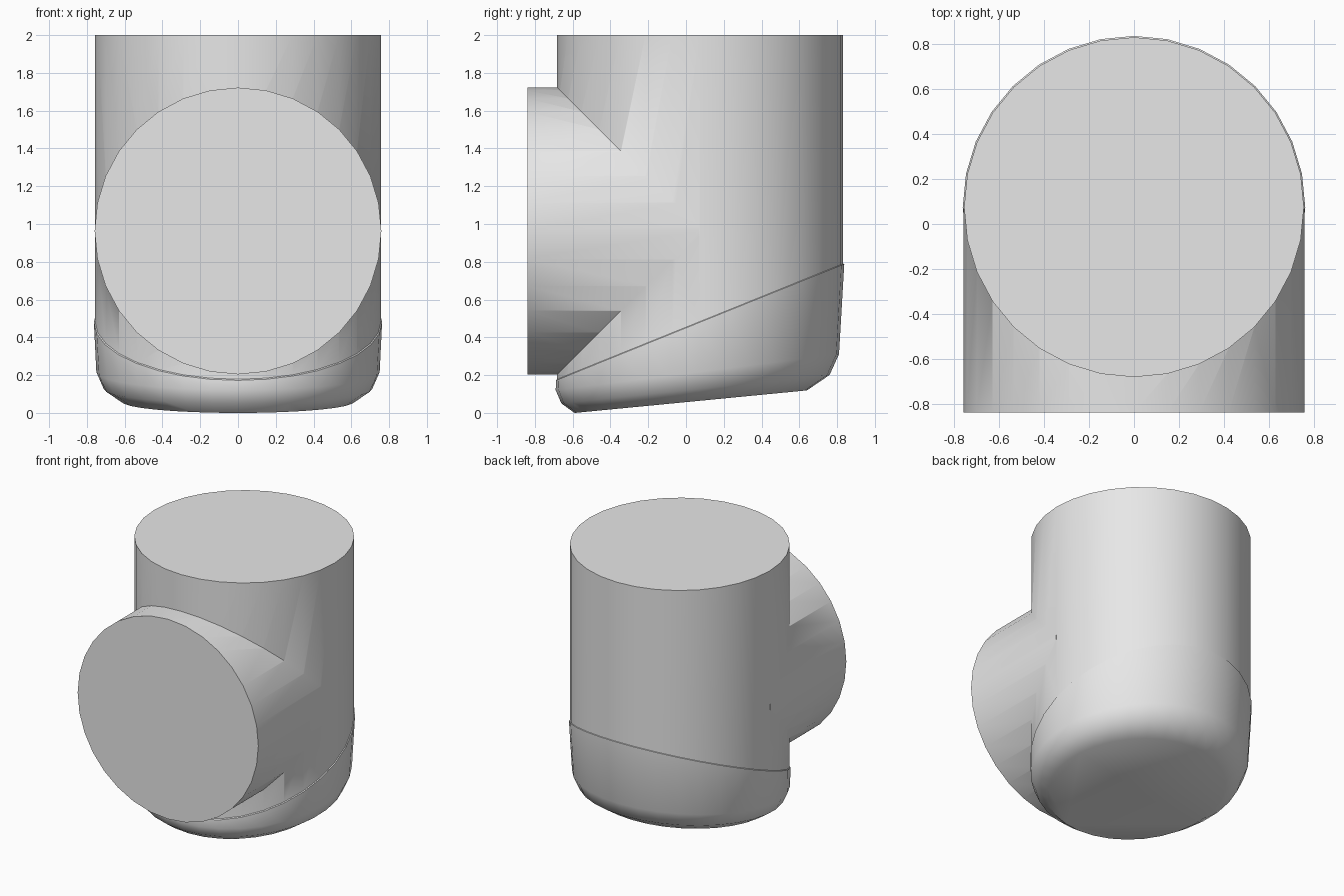
import bpy
import bmesh
from math import cos, sin, pi, radians
from mathutils import Matrix

cube = bpy.data.objects.get("Cube")
if cube:
    bpy.data.objects.remove(cube, do_unlink=True)

SIDES = 32
grey = bpy.data.materials.new("light_grey")
grey.use_nodes = True
grey.diffuse_color = (0.8, 0.8, 0.8, 1)
grey.node_tree.nodes["Principled BSDF"].inputs["Base Color"].default_value = (0.8, 0.8, 0.8, 1)


def finish(name, bm):
    bmesh.ops.recalc_face_normals(bm, faces=bm.faces)
    mesh = bpy.data.meshes.new(name)
    bm.to_mesh(mesh)
    bm.free()
    mesh.materials.append(grey)
    obj = bpy.data.objects.new(name, mesh)
    bpy.context.collection.objects.link(obj)
    return obj


def select(obj):
    bpy.ops.object.select_all(action="DESELECT")
    obj.select_set(True)
    bpy.context.view_layer.objects.active = obj


def loft(name, rings, close_first=True):
    """Rings are (radius, centre y, height at y=0, slope along y)."""
    bm = bmesh.new()
    loops = []
    for radius, cy, height, slope in rings:
        loop = []
        for i in range(SIDES):
            a = 2 * pi * i / SIDES
            y = cy + radius * sin(a)
            loop.append(bm.verts.new((radius * cos(a), y, height + slope * y)))
        loops.append(loop)
    for low, high in zip(loops, loops[1:]):
        for i in range(SIDES):
            j = (i + 1) % SIDES
            bm.faces.new((low[i], low[j], high[j], high[i]))
    bm.faces.new(loops[-1])
    if close_first:
        bm.faces.new(loops[0])
    return finish(name, bm)


# Upright pipe, cut on a slant at the bottom
body = loft("upright_pipe", [(0.757, 0.075, 2.0, 0), (0.757, 0.075, 0.45, 0.404)])

# Rounded, tilted bottom cap with a narrow lip at the seam
cap = loft("bottom_cap", [
    (0.755, 0.075, 0.455, 0.404),
    (0.763, 0.075, 0.45, 0.404),
    (0.75, 0.06, 0.208, 0.127),
    (0.71, 0.05, 0.12, 0.106),
    (0.615, 0.025, 0.057, 0.097),
], close_first=False)

# Side branch facing the front, merged into the upright pipe
bm = bmesh.new()
bmesh.ops.create_cone(
    bm, cap_ends=True, segments=SIDES, radius1=0.759, radius2=0.759, depth=0.91,
    matrix=Matrix.Translation((0, -0.385, 0.963)) @ Matrix.Rotation(radians(90), 4, "X"))
branch = finish("front_branch", bm)

union = body.modifiers.new("join_branch", "BOOLEAN")
union.operation = "UNION"
union.solver = "EXACT"
union.object = branch
select(body)
bpy.ops.object.modifier_apply(modifier=union.name)
bpy.data.objects.remove(branch, do_unlink=True)

for obj in (body, cap):
    select(obj)
    bpy.ops.object.shade_smooth_by_angle(angle=radians(40))
